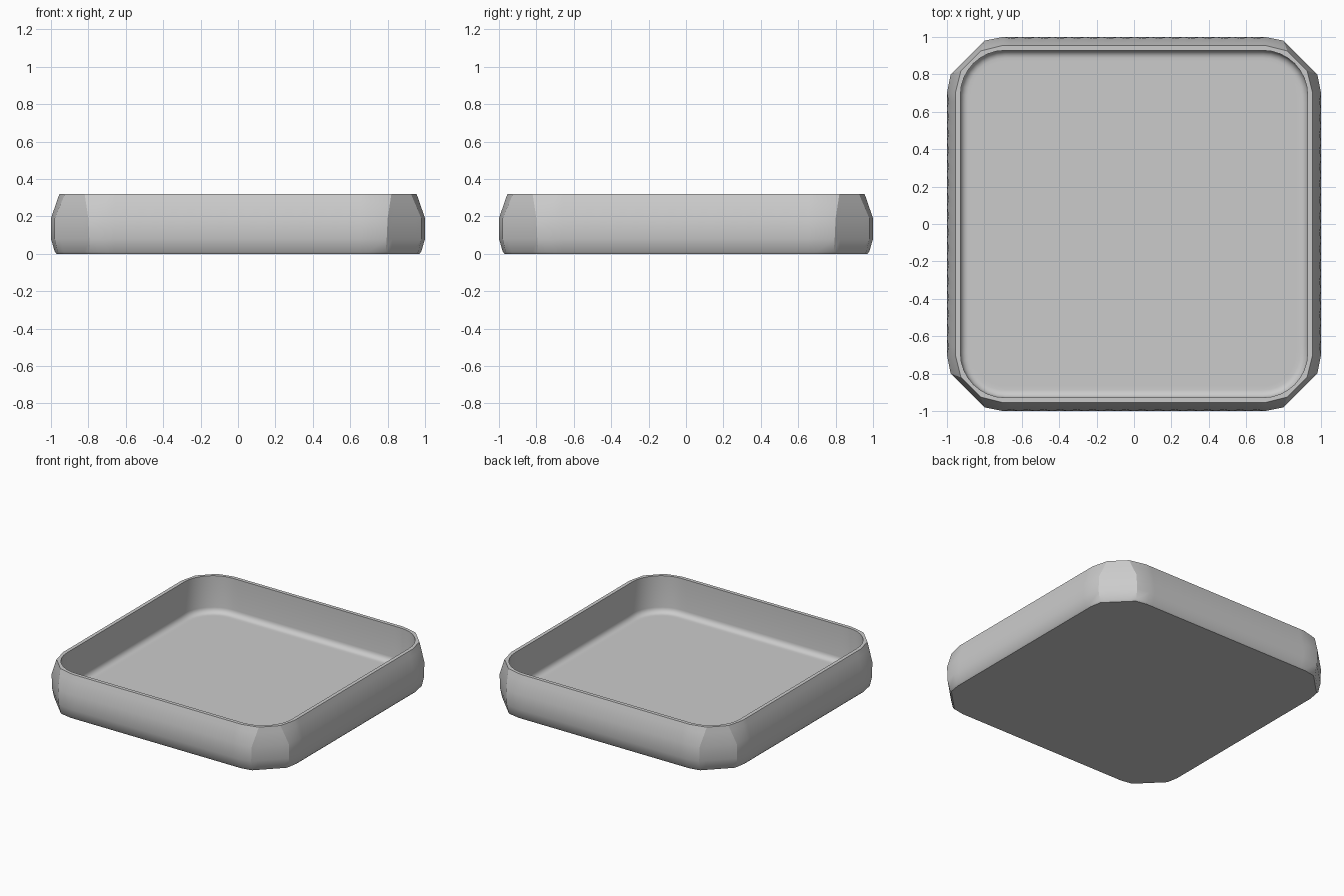
import bpy, bmesh
from math import sin, cos, pi, radians
from mathutils import Matrix, Vector

cube = bpy.data.objects.get("Cube")
if cube:
    bpy.data.objects.remove(cube)

FLUTES = 16        # shallow flutes on each side
STEPS = 2 * FLUTES
ARC = 8            # segments in each corner
STRAIGHT = 0.7     # half length of the fluted stretch


def four_sides(quarter):
    """Repeat one side and its corner around the tray."""
    return [Matrix.Rotation(k * pi / 2, 3, 'Z') @ v for k in range(4) for v in quarter]


def outer_ring(z, e, p, q, dent=0.0):
    """Side at x = e with flutes, then a chamfered corner from (q, p) to (p, q)."""
    pts = []
    for i in range(STEPS + 1):
        y = STRAIGHT * (2 * i / STEPS - 1)
        pts.append(Vector((e - dent * (i % 2), y, z)))
    for i in range(ARC - 1):
        t = i / (ARC - 2)
        pts.append(Vector((q + (p - q) * t, p + (q - p) * t, z)))
    return four_sides(pts)


def inner_ring(z, e, centre=0.69):
    """Side at x = e with a rounded corner."""
    r = e - centre
    pts = [Vector((e, centre * (2 * i / STEPS - 1), z)) for i in range(STEPS + 1)]
    for i in range(1, ARC):
        a = pi / 2 * i / ARC
        pts.append(Vector((centre + r * cos(a), centre + r * sin(a), z)))
    return four_sides(pts)


# Outer wall from the base to the rim
rings = [
    outer_ring(0.0, 0.97, 0.785, 0.955),
    outer_ring(0.012, 0.98, 0.79, 0.965),
    outer_ring(0.08, 1.0, 0.795, 0.98),
    outer_ring(0.19, 1.0, 0.80, 0.98, 0.008),
    outer_ring(0.28, 0.969, 0.814, 0.942),
    outer_ring(0.32, 0.955, 0.82, 0.925),
]

# Inner wall, then the fillet down to the floor
FLOOR, FILLET, INNER = 0.045, 0.04, 0.928
rings.append(inner_ring(0.32, INNER))
for i in range(6):
    a = pi / 2 * i / 5
    rings.append(inner_ring(FLOOR + FILLET * (1 - sin(a)), INNER - FILLET * (1 - cos(a))))
rings.append(inner_ring(FLOOR, INNER - FILLET - 0.02))

# Join the rings and close the base and the floor
bm = bmesh.new()
loops = [[bm.verts.new(v) for v in ring] for ring in rings]
for low, high in zip(loops, loops[1:]):
    n = len(low)
    for i in range(n):
        j = (i + 1) % n
        bm.faces.new((low[i], low[j], high[j], high[i]))
bm.faces.new(list(reversed(loops[0])))
bm.faces.new(loops[-1])

mesh = bpy.data.meshes.new("tray")
bm.to_mesh(mesh)
bm.free()
tray = bpy.data.objects.new("tray", mesh)
bpy.context.collection.objects.link(tray)

# Plain grey finish
grey = bpy.data.materials.new("light grey")
grey.use_nodes = True
colour = (0.6, 0.6, 0.6, 1.0)
grey.diffuse_color = colour
grey.node_tree.nodes["Principled BSDF"].inputs["Base Color"].default_value = colour
mesh.materials.append(grey)

# Smooth walls with crisp rim and corners
bpy.ops.object.select_all(action='DESELECT')
tray.select_set(True)
bpy.context.view_layer.objects.active = tray
bpy.ops.object.shade_smooth_by_angle(angle=radians(30))
